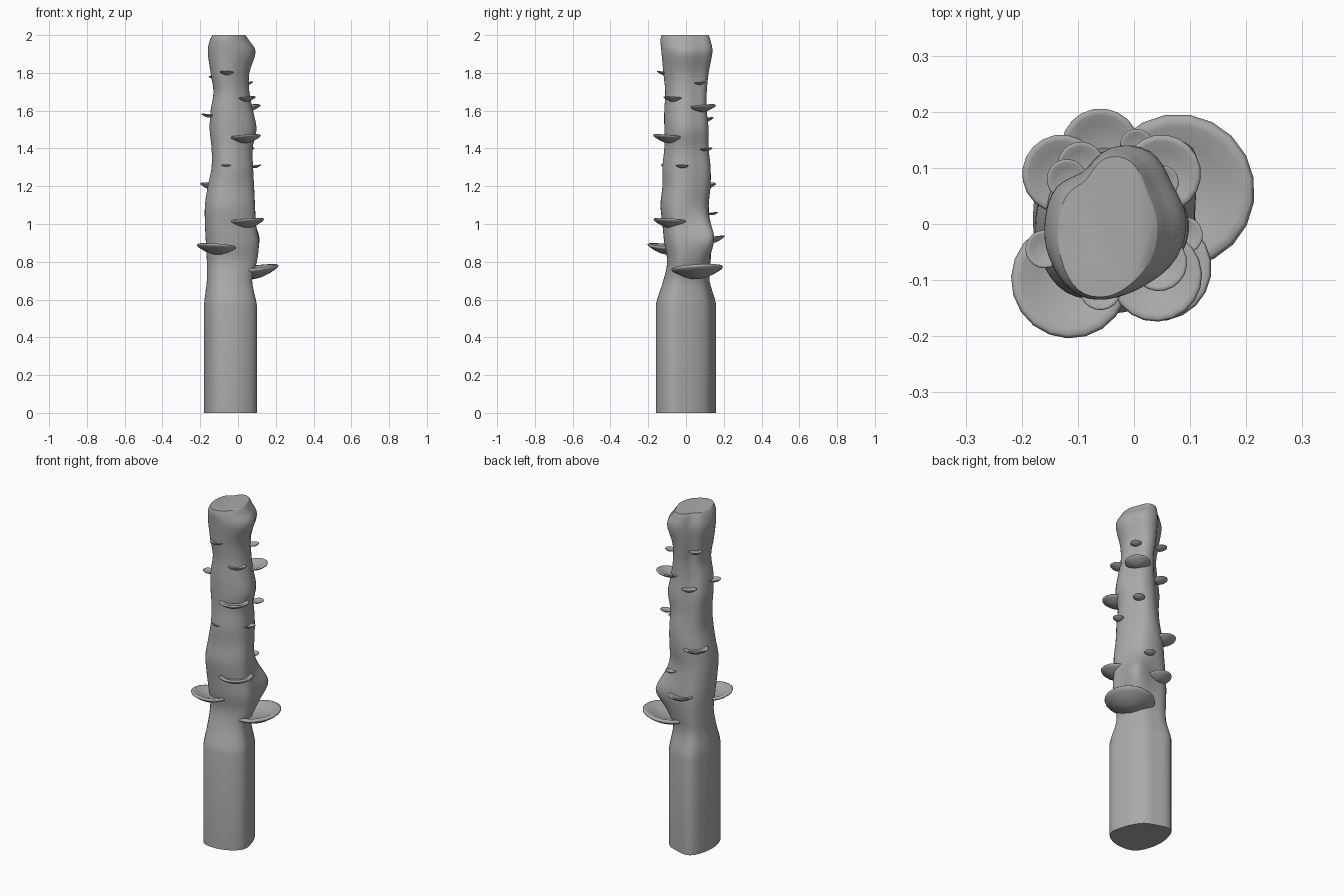
import bpy, bmesh, math
from mathutils import Matrix, Vector

if "Cube" in bpy.data.objects:
    bpy.data.objects.remove(bpy.data.objects["Cube"])

GREY = (0.4, 0.4, 0.4, 1)
mat = bpy.data.materials.new("bark_grey")
mat.use_nodes = True
mat.diffuse_color = GREY
mat.node_tree.nodes["Principled BSDF"].inputs["Base Color"].default_value = GREY


def finish(bm, name, angle):
    bmesh.ops.recalc_face_normals(bm, faces=bm.faces)
    mesh = bpy.data.meshes.new(name)
    bm.to_mesh(mesh)
    bm.free()
    ob = bpy.data.objects.new(name, mesh)
    bpy.context.collection.objects.link(ob)
    mesh.materials.append(mat)
    bpy.ops.object.select_all(action='DESELECT')
    ob.select_set(True)
    bpy.context.view_layer.objects.active = ob
    bpy.ops.object.shade_smooth_by_angle(angle=math.radians(angle))
    return ob


def spline(p0, p1, p2, p3, t):
    return 0.5 * (2 * p1 + (p2 - p0) * t + (2 * p0 - 5 * p1 + 4 * p2 - p3) * t * t
                  + (3 * p1 - p0 - 3 * p2 + p3) * t ** 3)


# Trunk cross-sections: radius every 30 degrees, counter-clockwise from +x
LOW = [.137, .13, .14, .15, .184, .157, .145, .15, .168, .16, .162, .167]
HIGH = [.135, .127, .14, .128, .10, .115, .12, .13, .14, .135, .13, .135]
# Trunk extents: z, x min, x max, y min, y max
LEVELS = [
    (0, -.18, .10, -.16, .16), (.57, -.18, .10, -.16, .16),
    (.70, -.165, .075, -.12, .125), (.8, -.165, .10, -.10, .13),
    (.9, -.17, .11, -.115, .135), (1.0, -.175, .095, -.125, .125),
    (1.1, -.175, .09, -.135, .12), (1.2, -.16, .085, -.125, .13),
    (1.3, -.14, .08, -.125, .13), (1.4, -.14, .077, -.115, .12),
    (1.5, -.15, .098, -.115, .12), (1.6, -.145, .08, -.115, .11),
    (1.7, -.13, .06, -.11, .11), (1.8, -.145, .06, -.12, .12),
    (1.91, -.16, .093, -.13, .14), (1.97, -.15, .06, -.135, .13),
    (2.0, -.135, .04, -.13, .12)]
SEG = 48


def ring(level):
    z, x0, x1, y0, y1 = level
    blend = min(1, max(0, (z - .6) / 1.0))
    radii = [a + (b - a) * blend for a, b in zip(LOW, HIGH)]
    pts = []
    for i in range(SEG):
        f = i * 12 / SEG
        k = int(f)
        r = spline(*[radii[(k + j) % 12] for j in (-1, 0, 1, 2)], f - k)
        a = math.tau * i / SEG
        pts.append((r * math.cos(a), r * math.sin(a)))
    xs, ys = zip(*pts)
    bulge = .045 * math.exp(-((z - .93) / .1) ** 2)
    out = []
    for i, (x, y) in enumerate(pts):
        push = bulge * max(0, math.cos(math.tau * i / SEG - math.pi / 4)) ** 6
        out.append(Vector((x0 + (x - min(xs)) / (max(xs) - min(xs)) * (x1 - x0) + push,
                           y0 + (y - min(ys)) / (max(ys) - min(ys)) * (y1 - y0) + push, z)))
    return out


# Loft the trunk with smooth steps between levels
bm = bmesh.new()
rows = []
last = len(LEVELS) - 1
for n in range(last):
    steps = 1 if n == 0 else 4
    quad = [LEVELS[min(last, max(0, n + j))] for j in (-1, 0, 1, 2)]
    if n == 1:
        quad[0] = (.45,) + LEVELS[0][1:]
    for s in range(steps):
        rows.append(ring([spline(*c, s / steps) if s else c[1] for c in zip(*quad)]))
rows.append(ring(LEVELS[last]))
rows = [[bm.verts.new(p) for p in row] for row in rows]
for a, b in zip(rows, rows[1:]):
    for i in range(SEG):
        j = (i + 1) % SEG
        bm.faces.new((a[i], a[j], b[j], b[i]))
bm.faces.new(rows[0][::-1])
bm.faces.new(rows[-1])
finish(bm, "trunk", 60)

# Bracket fungi: centre x, centre y, rim z, radius
BRACKETS = [
    (.08, .06, .77, .137), (-.115, -.1, .885, .105), (.045, -.08, 1.02, .094),
    (.04, -.093, 1.465, .082), (.045, -.07, 1.67, .05), (.05, .09, 1.625, .07),
    (-.06, .137, .93, .07), (-.13, .09, 1.21, .07), (-.095, .105, 1.56, .042),
    (-.12, .08, 1.78, .036), (-.16, -.045, 1.58, .034), (.005, .14, 1.06, .03),
    (-.06, -.117, 1.805, .037), (-.06, -.1, 1.31, .034), (.09, -.02, 1.31, .033),
    (.055, .108, 1.4, .033), (.05, .075, 1.75, .03)]
PROFILE = [(.3, -.31), (.6, -.2), (.85, -.07), (.97, .01), (1, .07),
           (.95, .12), (.84, .11), (.6, .02), (.3, -.04)]


def bracket(x, y, z, r, name):
    bm = bmesh.new()
    sides = 20
    loops = [[bm.verts.new((p * math.cos(math.tau * i / sides),
                            p * math.sin(math.tau * i / sides), h))
              for i in range(sides)] for p, h in PROFILE]
    for a, b in zip(loops, loops[1:]):
        for i in range(sides):
            j = (i + 1) % sides
            bm.faces.new((a[i], a[j], b[j], b[i]))
    for loop, h in ((loops[0], -.35), (loops[-1], -.06)):
        tip = bm.verts.new((0, 0, h))
        for i in range(sides):
            bm.faces.new((loop[i], loop[(i + 1) % sides], tip))
    # tilt so the outer rim is raised away from the trunk
    out = math.atan2(y, x + .035)
    m = (Matrix.Translation((x, y, z)) @ Matrix.Rotation(out, 4, 'Z')
         @ Matrix.Rotation(math.radians(-7), 4, 'Y') @ Matrix.Scale(r, 4))
    bmesh.ops.transform(bm, matrix=m, verts=bm.verts)
    finish(bm, name, 80)


for n, (x, y, z, r) in enumerate(BRACKETS, 1):
    bracket(x, y, z - .01 * r / .1, r, f"bracket_fungus_{n}")
